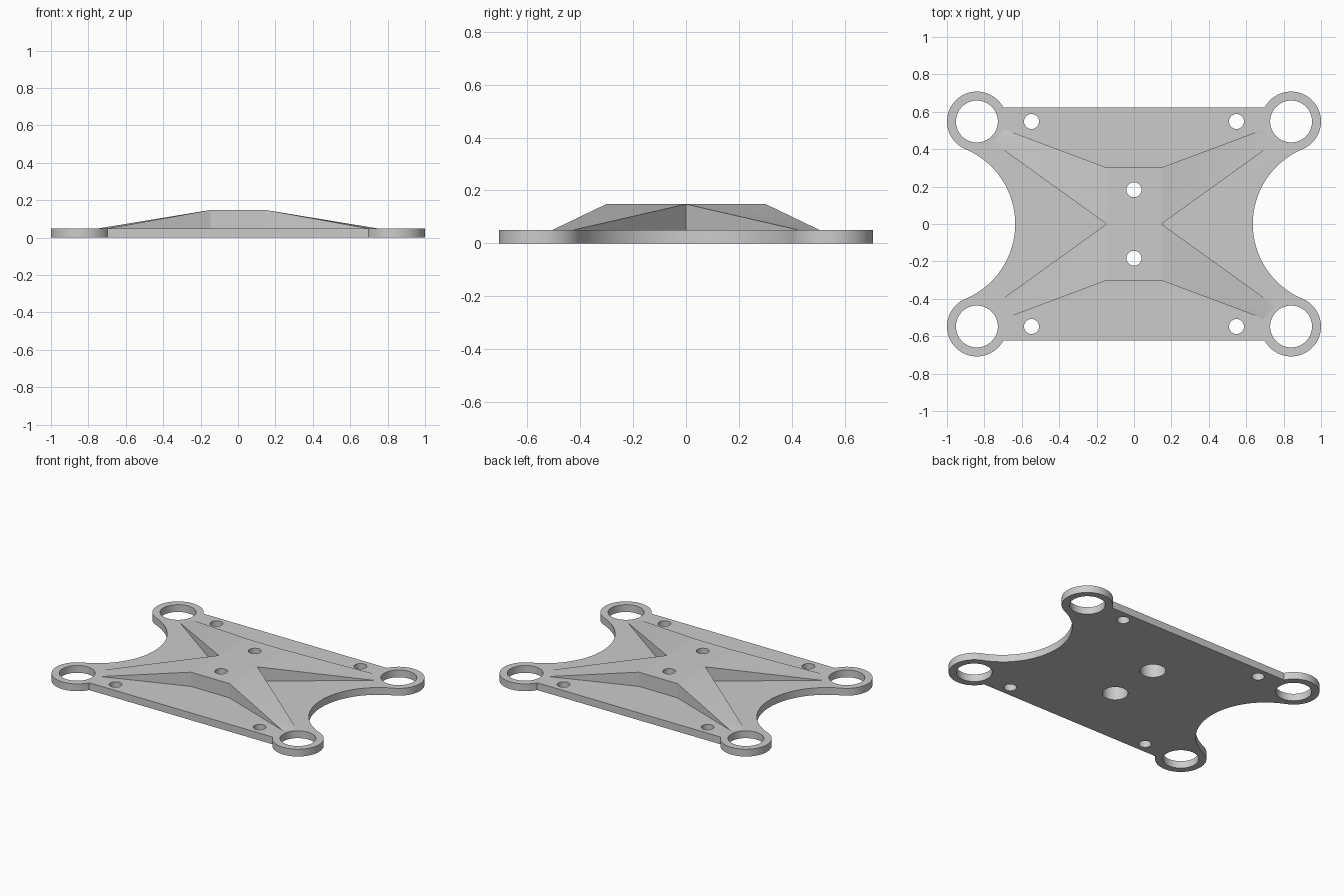
import bpy
import bmesh
from math import sin, cos, radians, atan2, degrees, sqrt

cube = bpy.data.objects.get("Cube")
if cube:
    bpy.data.objects.remove(cube, do_unlink=True)

# Main dimensions
PLATE_H, TOP_H = 0.05, 0.148
RING_X, RING_Y, RING_R, RING_HOLE = 0.84, 0.548, 0.16, 0.112
EDGE_Y, WAIST_X = 0.622, 0.635
SIGNS = [(1, 1), (-1, 1), (-1, -1), (1, -1)]

grey = bpy.data.materials.new("plain grey")
grey.use_nodes = True
colour = (0.6, 0.6, 0.6, 1)
grey.diffuse_color = colour
grey.node_tree.nodes["Principled BSDF"].inputs["Base Color"].default_value = colour


def make_object(name, points, faces):
    bm = bmesh.new()
    verts = [bm.verts.new(p) for p in points]
    for f in faces:
        bm.faces.new([verts[i] for i in f])
    bmesh.ops.recalc_face_normals(bm, faces=bm.faces)
    mesh = bpy.data.meshes.new(name)
    bm.to_mesh(mesh)
    bm.free()
    obj = bpy.data.objects.new(name, mesh)
    bpy.context.collection.objects.link(obj)
    mesh.materials.append(grey)
    return obj


def walls(n):
    return [(i, (i + 1) % n, n + (i + 1) % n, n + i) for i in range(n)]


def prism(name, outline, z0, z1):
    n = len(outline)
    points = [(x, y, z) for z in (z0, z1) for x, y in outline]
    return make_object(name, points, walls(n) + [range(n), range(n, 2 * n)])


def arc(cx, cy, r, a0, a1, steps):
    angles = [radians(a0 + (a1 - a0) * i / steps) for i in range(steps + 1)]
    return [(cx + r * cos(a), cy + r * sin(a)) for a in angles]


def four_way(quarter):
    """Mirror a quarter outline, listed anticlockwise, into a closed loop."""
    loop = []
    for sx, sy in SIGNS:
        part = quarter if sx * sy > 0 else quarter[::-1]
        for p in part:
            q = (p[0] * sx, p[1] * sy) + tuple(p[2:])
            if not loop or max(abs(a - b) for a, b in zip(q, loop[-1])) > 1e-5:
                loop.append(q)
    if max(abs(a - b) for a, b in zip(loop[0], loop[-1])) < 1e-5:
        loop.pop()
    return loop


def combine(target, other, operation):
    mod = target.modifiers.new("combine", "BOOLEAN")
    mod.operation, mod.solver, mod.object = operation, "EXACT", other
    bpy.context.view_layer.objects.active = target
    bpy.ops.object.modifier_apply(modifier=mod.name)
    bpy.data.objects.remove(other, do_unlink=True)


# Base plate: waist curve runs tangent into the corner ring
k = RING_R + WAIST_X
waist_c = (RING_X**2 + RING_Y**2 - (WAIST_X - RING_R)**2) / (2 * (RING_X - WAIST_X + RING_R))
waist_r = waist_c - WAIST_X
touch = degrees(atan2(RING_Y, RING_X - waist_c))
rise = EDGE_Y - RING_Y
meet = degrees(atan2(rise, -sqrt(RING_R**2 - rise**2)))
quarter = arc(waist_c, 0, waist_r, 180, touch, 16)
quarter += arc(RING_X, RING_Y, RING_R, touch - 180, meet, 42)[1:]
plate = prism("mounting_plate", four_way(quarter), 0, PLATE_H)

# Raised cross: flat centre with four tapering arms sinking into the plate
SINK = 1.08
end_z = TOP_H - (TOP_H - PLATE_H) * SINK
quarter = [(0.147, 0, TOP_H),
           (0.147 + 0.595 * SINK, 0.428 * SINK, end_z),
           (0.147 + 0.545 * SINK, 0.302 + 0.204 * SINK, end_z),
           (0.147, 0.302, TOP_H)]
top = four_way(quarter)
n = len(top)
inner = [i for i, p in enumerate(top) if p[2] == TOP_H]
arms = []
for i in range(n):
    a, b, c, d = [(i + j) % n for j in range(4)]
    if a in inner and d in inner and b not in inner:
        arms += [(a, b, c), (a, c, d)]
bottom = [(x, y, 0.02) for x, y, z in top]
cross = make_object("raised_cross", top + bottom,
                    walls(n) + [inner] + arms + [range(n, 2 * n)])
combine(plate, cross, "UNION")


# Holes: corner rings, edge screws, and centre screws counterbored from below
def drill(x, y, r, z0=-0.1, z1=0.3):
    cutter = prism("hole_cutter", arc(x, y, r, 0, 354.375, 63), z0, z1)
    cutter.hide_render = True
    combine(plate, cutter, "DIFFERENCE")


for sx, sy in SIGNS:
    drill(sx * RING_X, sy * RING_Y, RING_HOLE)
    drill(sx * 0.548, sy * RING_Y, 0.04)
for sy in (1, -1):
    drill(0, sy * 0.183, 0.04)
    drill(0, sy * 0.183, 0.08, -0.1, 0.1)

bpy.ops.object.select_all(action="DESELECT")
plate.select_set(True)
bpy.context.view_layer.objects.active = plate
bpy.ops.object.shade_smooth_by_angle(angle=radians(8))
